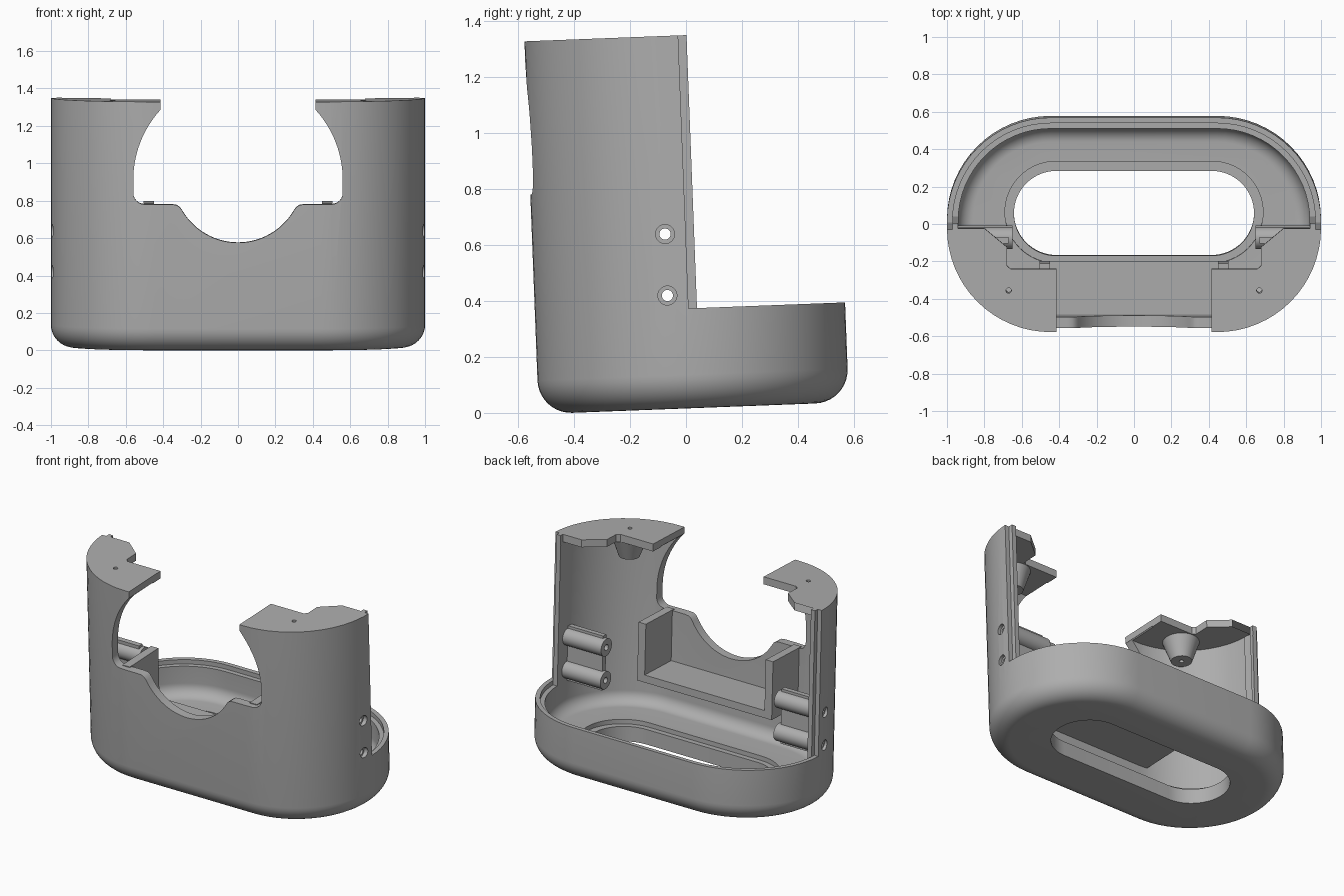
import bpy, bmesh, math
from mathutils import Matrix, Vector

cube = bpy.data.objects.get("Cube")
if cube:
    bpy.data.objects.remove(cube, do_unlink=True)

grey = bpy.data.materials.new("plain_grey")
grey.use_nodes = True
grey.diffuse_color = (0.42, 0.42, 0.42, 1)
grey.node_tree.nodes["Principled BSDF"].inputs["Base Color"].default_value = grey.diffuse_color

STRAIGHT, RADIUS, WALL = 0.445, 0.555, 0.06
TOP, RIM, FLOOR, PLATE = 1.334, 0.357, 0.13, 0.05
REAR = 0.025                       # rear face of the tall front wall
TILT = Matrix.Translation((0, 0.028, 0.017)) @ Matrix.Rotation(math.radians(2.2), 4, "X")


def make(name, bm):
    bmesh.ops.recalc_face_normals(bm, faces=bm.faces)
    mesh = bpy.data.meshes.new(name)
    bm.to_mesh(mesh)
    bm.free()
    mesh.materials.append(grey)
    obj = bpy.data.objects.new(name, mesh)
    bpy.context.collection.objects.link(obj)
    return obj


def loft(name, rings):
    """Closed solid through matching rings of points."""
    bm = bmesh.new()
    loops = [[bm.verts.new(p) for p in ring] for ring in rings]
    n = len(loops[0])
    for a, b in zip(loops, loops[1:]):
        for i in range(n):
            j = (i + 1) % n
            bm.faces.new((a[i], a[j], b[j], b[i]))
    bm.faces.new(loops[0][::-1])
    bm.faces.new(loops[-1])
    return make(name, bm)


def stadium(z, radius, straight=STRAIGHT, cy=0.0, steps=32):
    pts = []
    for side, start in ((1, -90), (-1, 90)):
        for i in range(steps + 1):
            a = math.radians(start + 180 * i / steps)
            pts.append((side * straight + radius * math.cos(a), cy + radius * math.sin(a), z))
    return pts


def prism(name, outline, axis, lo, hi):
    """Extrude a 2D outline along z or y."""
    def put(p, t):
        return (p[0], p[1], t) if axis == "z" else (p[0], t, p[1])
    return loft(name, [[put(p, t) for p in outline] for t in (lo, hi)])


def box(name, lo, hi):
    return prism(name, [(lo[0], lo[1]), (hi[0], lo[1]), (hi[0], hi[1]), (lo[0], hi[1])],
                 "z", lo[2], hi[2])


def rod(name, centre, r1, r2, length, axis="Z"):
    bm = bmesh.new()
    turn = Matrix.Rotation(math.pi / 2, 4, "Y") if axis == "X" else Matrix()
    bmesh.ops.create_cone(bm, cap_ends=True, segments=32, radius1=r1, radius2=r2, depth=length,
                          matrix=Matrix.Translation(Vector(centre)) @ turn)
    return make(name, bm)


def combine(target, other, operation="DIFFERENCE"):
    mod = target.modifiers.new("bool", "BOOLEAN")
    mod.operation, mod.solver, mod.object = operation, "EXACT", other
    bpy.context.view_layer.objects.active = target
    bpy.ops.object.modifier_apply(modifier=mod.name)
    bpy.data.objects.remove(other, do_unlink=True)


def mirrored(half):
    return half + [(-x, y) for x, y in reversed(half) if abs(x) > 1e-6]


def arc(cz, r, a0, a1, steps, cx=0.0):
    return [(cx + r * math.cos(math.radians(a0 + (a1 - a0) * i / steps)),
             cz + r * math.sin(math.radians(a0 + (a1 - a0) * i / steps))) for i in range(steps + 1)]


def fillet(z0, outer, r, steps=10):
    """Stadium rings rounding from a flat bottom into an upright wall."""
    angles = [math.pi / 2 * i / steps for i in range(steps + 1)]
    return [stadium(z0 + r * (1 - math.cos(a)), outer - r * (1 - math.sin(a))) for a in angles]


# Shell: rounded outside, hollow inside, closed top for the plates
body = loft("body_shell", fillet(0, RADIUS, 0.12) + [stadium(TOP, RADIUS)])
inner = RADIUS - WALL
combine(body, loft("cavity", fillet(FLOOR, inner, 0.08) + [stadium(TOP - PLATE, inner)]))

# Open rear, leaving the low rim
combine(body, box("rear_cut", (-2, REAR, RIM), (2, 2, 2)))

# Stepped rim and stepped wall ends
ledge = [(x, y) for x, y, z in stadium(0, RADIUS - 0.03) if y > REAR + 0.01]
ledge = [(RADIUS + STRAIGHT - 0.03, REAR)] + ledge + [(0.03 - RADIUS - STRAIGHT, REAR)]
combine(body, prism("ledge_cut", ledge, "z", RIM - 0.03, RIM + 0.1))
for s in (-1, 1):
    xs = sorted((s * 0.97, s * 1.2))
    combine(body, box("end_cut", (xs[0], -0.005, RIM), (xs[1], 0.2, 2)))

# Floor opening with a shallow step
combine(body, loft("opening", [stadium(z, 0.227, 0.415, 0.033) for z in (-0.2, 0.3)]))
combine(body, loft("opening_step", [stadium(z, 0.272, 0.418, 0.04) for z in (FLOOR - 0.03, 0.3)]))

# Top plates, shaped by the notch between them
notch = [(0.415, -0.8), (0.415, -0.217), (0.66, -0.217), (0.68, -0.2), (0.68, -0.1),
         (0.80, 0.0), (0.94, 0.0), (0.94, 0.2)]
combine(body, prism("notch", mirrored(notch), "z", 1.265, 1.5))

# Front window: wide round sides, shoulders and a bowl
window = arc(0.925, 0.345, -90, -30, 14)
window += [(0.312, 0.771), (0.33, 0.782), (0.355, 0.785)]
window += arc(0.845, 0.06, -90, 0, 6, 0.5)
window += arc(0.915, 0.56, 0, 42, 14)
combine(body, prism("window", mirrored(window), "y", -0.9, -0.3))

# Tray behind the window, open at the top and rear
tray = box("tray", (-0.505, -0.515, 0.40), (0.505, -0.21, 0.79))
combine(tray, box("tray_space", (-0.45, -0.6, 0.45), (0.45, 0, 1)))

parts = [body, tray]
SCREWS = (0.406, 0.626)
for side, s in (("left", 1), ("right", -1)):
    # Horizontal screw tubes on a thin web
    web_x = sorted((s * 0.67, s * 0.955))
    web = box(side + "_screw_mount", (web_x[0], -0.105, 0.335), (web_x[1], -0.07, 0.70))
    for z in SCREWS:
        combine(web, rod("tube", (s * 0.805, -0.079, z), 0.058, 0.058, 0.31, "X"), "UNION")
    for z in SCREWS:
        combine(web, rod("bore", (s * 0.8, -0.079, z), 0.02, 0.02, 0.8, "X"))
        combine(body, rod("bore", (s * 0.95, -0.079, z), 0.02, 0.02, 0.3, "X"))
        combine(body, rod("counterbore", (s * 1.07, -0.079, z), 0.034, 0.034, 0.2, "X"))
    # Conical boss hanging under the plate
    spot = (s * 0.67, -0.333)
    boss = rod(side + "_plate_boss", (*spot, 1.22), 0.065, 0.115, 0.14)
    combine(boss, rod("pin_hole", (*spot, 1.3), 0.014, 0.014, 0.3))
    combine(body, rod("pin_hole", (*spot, 1.3), 0.014, 0.014, 0.3))
    parts += [web, boss]

# Lean everything back slightly and shade
bpy.ops.object.select_all(action="DESELECT")
for obj in parts:
    obj.matrix_world = TILT
    obj.select_set(True)
bpy.context.view_layer.objects.active = body
bpy.ops.object.shade_smooth_by_angle(angle=math.radians(30))
